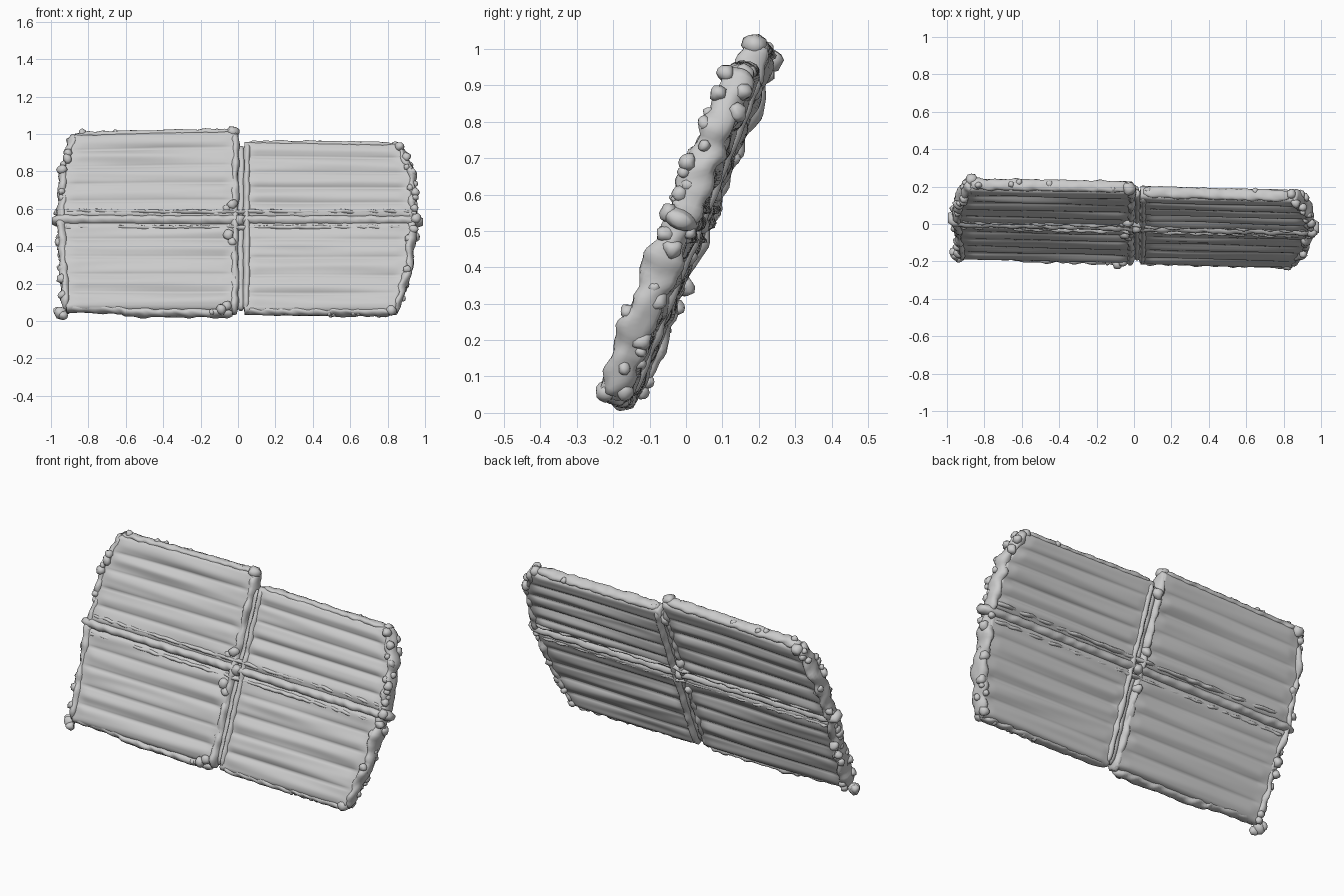
import bpy, bmesh, math, random
from mathutils import Vector, noise

if "Cube" in bpy.data.objects:
    bpy.data.objects.remove(bpy.data.objects["Cube"])

random.seed(4)


# Slab coordinates: x across, z up, w out of the front face
def place(x, z, w):
    return Vector((x, 0.40 * (z - 0.51) - 0.024 * x - 0.93 * w, z + 0.37 * w))


def rough(x, z, s, scale=14.0):
    return noise.noise(Vector((x * scale, s, z * scale)))


def lerp(points, t):
    for (t0, a), (t1, b) in zip(points, points[1:]):
        if t <= t1:
            return a + (b - a) * (t - t0) / (t1 - t0)
    return points[-1][1]


LEFT = [(0.0, -0.915), (0.3, -0.93), (0.55, -0.945), (0.8, -0.93), (0.9, -0.90), (1.03, -0.87)]
RIGHT = [(0.0, 0.83), (0.1, 0.85), (0.25, 0.90), (0.53, 0.935), (0.78, 0.925), (0.88, 0.88), (1.0, 0.83)]


def finish(name, bm):
    bmesh.ops.recalc_face_normals(bm, faces=bm.faces)
    me = bpy.data.meshes.new(name)
    bm.to_mesh(me)
    bm.free()
    for p in me.polygons:
        p.use_smooth = True
    ob = bpy.data.objects.new(name, me)
    bpy.context.collection.objects.link(ob)
    return ob


# Corrugated panel: closed loop of front and back points swept across x
def panel(name, side, z0, top, ribs):
    bm = bmesh.new()
    nu, nv = 60, 60
    rings = []
    for i in range(nu + 1):
        u = i / nu
        ring = []
        for face in (1, -1):
            for j in range(nv + 1):
                v = j / nv if face == 1 else 1 - j / nv
                zn = z0 + v * (top[0][1] - z0)
                outer = lerp(LEFT if side < 0 else RIGHT, zn)
                inner = -0.01 if side < 0 else 0.035
                x = inner + u * (outer - inner)
                z = z0 + v * (lerp(top, abs(x)) - z0)
                fade = min(1, 14 * u, 14 * (1 - u))
                wave = abs(math.sin(math.pi * ribs * v)) ** 0.7 - 0.6
                w = 0.036 + 0.015 * fade * wave + 0.010 * fade * rough(x * 0.12, z * 1.6, face * 2 + side)
                edge = min(1, 0.6 + 16 * min(v, 1 - v))
                ring.append(bm.verts.new(place(x, z, face * w * edge)))
        rings.append(ring)
    n = len(rings[0])
    for a, b in zip(rings, rings[1:]):
        for k in range(n):
            bm.faces.new((a[k], a[(k + 1) % n], b[(k + 1) % n], b[k]))
    bm.faces.new(rings[0])
    bm.faces.new(rings[-1])
    return finish(name, bm)


# Lumpy rod following a path of (x, z) points
def rod(name, path, rx, rw, lump=0.25, segs=14):
    bm = bmesh.new()
    pts = []
    for (xa, za), (xb, zb) in zip(path, path[1:]):
        steps = max(2, int(math.hypot(xb - xa, zb - za) / 0.014))
        pts += [(xa + (xb - xa) * k / steps, za + (zb - za) * k / steps) for k in range(steps)]
    pts.append(path[-1])
    rings = []
    for i, (x, z) in enumerate(pts):
        a, b = pts[max(i - 1, 0)], pts[min(i + 1, len(pts) - 1)]
        d = Vector((b[0] - a[0], b[1] - a[1])).normalized()
        end = min(1, 0.55 + 0.2 * min(i, len(pts) - 1 - i))
        ring = []
        for k in range(segs):
            t = 2 * math.pi * k / segs
            r = end * (1 + lump * rough(x + 0.03 * math.cos(t), z, 3 + math.sin(t), 20))
            s = r * rx * math.cos(t)
            ring.append(bm.verts.new(place(x - d.y * s, z + d.x * s, r * rw * math.sin(t))))
        rings.append(ring)
    for a, b in zip(rings, rings[1:]):
        for k in range(segs):
            bm.faces.new((a[k], a[(k + 1) % segs], b[(k + 1) % segs], b[k]))
    bm.faces.new(rings[0])
    bm.faces.new(rings[-1])
    return finish(name, bm)


# Group of irregular knots given as (x, z, w, radius)
def knots(name, spots):
    bm = bmesh.new()
    for x, z, w, r in spots:
        made = bmesh.ops.create_icosphere(bm, subdivisions=2, radius=r)["verts"]
        c = place(x, z, w)
        for v in made:
            k = 1 + 0.35 * noise.noise(v.co / r * 1.3 + c * 20)
            v.co = c + v.co * k
    return finish(name, bm)


# Four panels
TOP_L = [(0, 1.01), (0.4, 1.005), (1, 0.985)]
TOP_R = [(0, 0.95), (1, 0.938)]
MID = [(0, 0.52), (1, 0.52)]
panel("upper_left_panel", -1, 0.54, TOP_L, 5)
panel("upper_right_panel", 1, 0.54, TOP_R, 5)
panel("lower_left_panel", -1, 0.05, MID, 5)
panel("lower_right_panel", 1, 0.04, MID, 5)

# Edge bindings
rod("top_left_binding", [(-0.87, 0.99), (-0.4, 1.0), (-0.03, 1.008)], 0.018, 0.032, 0.4)
rod("top_right_binding", [(0.05, 0.945), (0.83, 0.938)], 0.017, 0.032, 0.4)
rod("bottom_left_binding", [(-0.92, 0.07), (-0.62, 0.06), (-0.6, 0.045), (-0.03, 0.04)], 0.02, 0.033, 0.4)
rod("bottom_right_binding", [(0.04, 0.05), (0.83, 0.045)], 0.018, 0.033, 0.4)
rod("left_binding", [(lerp(LEFT, z), z) for z in (0.06, 0.3, 0.55, 0.8, 0.9, 0.99)], 0.024, 0.045, 0.6)
rod("right_binding", [(lerp(RIGHT, z), z) for z in (0.05, 0.1, 0.25, 0.53, 0.78, 0.88, 0.94)], 0.026, 0.045, 0.6)

# Centre seam: two posts with a recessed filler between, and cross pole
rod("left_seam_post", [(-0.02, 0.04), (-0.015, 1.01)], 0.024, 0.044, 0.4)
rod("right_seam_post", [(0.045, 0.05), (0.05, 0.945)], 0.022, 0.049, 0.2)
rod("seam_filler", [(0.015, 0.06), (0.018, 0.93)], 0.022, 0.028, 0.2)
rod("cross_pole", [(-0.995, 0.535), (0.99, 0.53)], 0.027, 0.05, 0.2)
rod("upper_cross_lashing", [(-0.94, 0.577), (-0.3, 0.572), (0.94, 0.574)], 0.014, 0.047, 0.35)
rod("lower_cross_lashing", [(-0.94, 0.49), (0.94, 0.49)], 0.014, 0.045, 0.35)

# Knots along the side edges
side_spots = []
for edge, sign, hi in ((LEFT, -1, 0.97), (RIGHT, 1, 0.92)):
    for i in range(32):
        z = 0.07 + (hi - 0.07) * i / 31
        side_spots.append((lerp(edge, z) + sign * random.uniform(-0.01, 0.02), z,
                           random.uniform(-0.045, 0.045), random.uniform(0.016, 0.028)))
knots("side_knots", side_spots)

# Knots along top and bottom edges
edge_spots = []
for i in range(9):
    x = random.uniform(-0.85, 0.85)
    edge_spots.append((x, 1.005 if x < 0 else 0.945, random.uniform(-0.03, 0.02), 0.018))
    x = random.uniform(-0.55, 0.8)
    edge_spots.append((x, 0.04, random.uniform(-0.02, 0.03), 0.016))
edge_spots += [(-0.87, 0.98, -0.03, 0.032), (0.84, 0.935, -0.01, 0.028), (0.82, 0.05, 0.02, 0.028)]
knots("edge_knots", edge_spots)

# Knots on the seam, at the crossing and at the corner
seam_spots = [(-0.03, 1.005, 0.01, 0.034), (-0.03, 0.61, 0.035, 0.028), (-0.06, 0.59, 0.03, 0.022),
              (-0.05, 0.45, 0.03, 0.03), (-0.03, 0.41, 0.03, 0.024), (-0.06, 0.07, 0.03, 0.026),
              (0.01, 0.53, 0.03, 0.03), (0.01, 0.53, -0.03, 0.03), (-0.02, 0.62, -0.03, 0.028),
              (-0.02, 0.44, -0.03, 0.028), (-0.09, 0.05, 0.035, 0.028), (0.0, 0.9, -0.03, 0.028)]
knots("seam_knots", seam_spots)
knots("corner_knot", [(-0.95, 0.045, 0.0, 0.032), (-0.935, 0.026, 0.012, 0.024), (-0.965, 0.055, -0.01, 0.024)])
